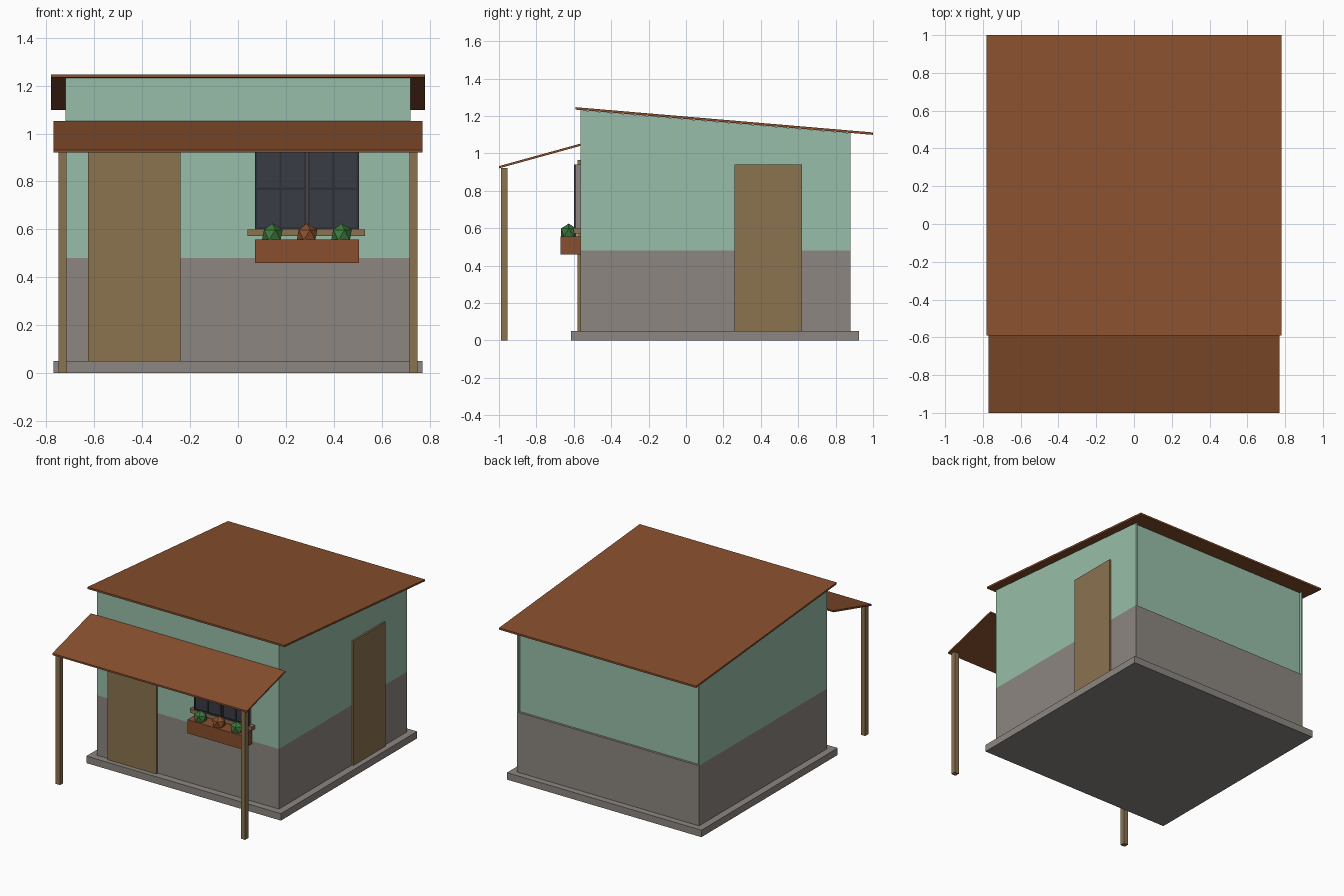
import bpy
import bmesh
from mathutils import Matrix

cube = bpy.data.objects.get("Cube")
if cube:
    bpy.data.objects.remove(cube)


def material(name, r, g, b):
    def linear(v):
        v /= 255
        return v / 12.92 if v < 0.04045 else ((v + 0.055) / 1.055) ** 2.4
    colour = (linear(r), linear(g), linear(b), 1)
    mat = bpy.data.materials.new(name)
    mat.use_nodes = True
    mat.diffuse_color = colour
    for node in mat.node_tree.nodes:
        if node.type == 'BSDF_PRINCIPLED':
            node.inputs["Base Color"].default_value = colour
    return mat


MINT = material("mint plaster", 152, 190, 168)
STONE = material("warm grey stone", 140, 134, 128)
RUST = material("rust brown", 136, 79, 46)
WOOD = material("weathered wood", 139, 115, 80)
GLASS = material("dark glass", 56, 60, 68)
BARS = material("window bars", 45, 48, 55)
LEAF = material("leaf green", 60, 120, 60)


def finish(name, bm, mat):
    bmesh.ops.recalc_face_normals(bm, faces=bm.faces)
    mesh = bpy.data.meshes.new(name)
    bm.to_mesh(mesh)
    bm.free()
    mesh.materials.append(mat)
    obj = bpy.data.objects.new(name, mesh)
    bpy.context.collection.objects.link(obj)
    return obj


def prism(name, x0, x1, profile, mat):
    """Side outline of (y, z) points, extruded across x."""
    bm = bmesh.new()
    face = bm.faces.new([bm.verts.new((x0, y, z)) for y, z in profile])
    out = bmesh.ops.extrude_face_region(bm, geom=[face])
    moved = [v for v in out["geom"] if isinstance(v, bmesh.types.BMVert)]
    bmesh.ops.translate(bm, vec=(x1 - x0, 0, 0), verts=moved)
    return finish(name, bm, mat)


def box(name, x, y, z, mat):
    return prism(name, x[0], x[1],
                 [(y[0], z[0]), (y[1], z[0]), (y[1], z[1]), (y[0], z[1])], mat)


def slab(name, half, y0, z0, y1, z1, thick, mat):
    return prism(name, -half, half,
                 [(y0, z0), (y1, z1), (y1, z1 - thick), (y0, z0 - thick)], mat)


FRONT, BACK, HALF, SPLIT, FLOOR = -0.565, 0.88, 0.72, 0.48, 0.05


def roof_under(y):
    return 1.233 - 0.0849 * (y + 0.59)


def upper_outline(y0, y1):
    return [(y0, SPLIT), (y1, SPLIT), (y1, roof_under(y1)), (y0, roof_under(y0))]


# Plinth and two-tone walls, with a shallow recess in the upper back
box("plinth", (-0.77, 0.77), (-0.615, 0.925), (0, FLOOR), STONE)
box("lower_walls", (-HALF, HALF), (FRONT, BACK), (FLOOR, SPLIT), STONE)
prism("upper_walls", -HALF, HALF, upper_outline(FRONT, BACK - 0.016), MINT)
for side, s in (("left", 1), ("right", -1)):
    prism(side + "_wall_end", s * (HALF - 0.01), s * HALF,
          upper_outline(BACK - 0.016, BACK), MINT)

# Sloping roof and porch awning
slab("main_roof", 0.78, -0.59, 1.247, 1.0, 1.112, 0.013, RUST)
slab("porch_awning", 0.77, -1.0, 0.932, FRONT, 1.052, 0.012, RUST)

# Porch posts
for side, s in (("left", 1), ("right", -1)):
    box(side + "_post", sorted((s * 0.715, s * 0.75)), (-0.99, -0.955), (0, 0.923), WOOD)

# Doors
box("front_door", (-0.625, -0.24), (-0.581, FRONT), (FLOOR, 0.965), WOOD)
box("side_door", (HALF, HALF + 0.012), (0.26, 0.62), (FLOOR, 0.94), WOOD)

# Window: two leaves of four panes each on a backing
W0, WM, W1, WZ0, WZ1 = 0.07, 0.288, 0.505, 0.6, 0.94
box("window_backing", (W0 + 0.005, W1 - 0.005), (-0.588, FRONT), (WZ0, WZ1), STONE)
for side, a, b in (("right", W0, WM - 0.003), ("left", WM + 0.003, W1)):
    box(side + "_glass", (a, b), (-0.595, -0.588), (WZ0, WZ1), GLASS)
    mid = (a + b) / 2
    for i, x in enumerate((a + 0.005, mid, b - 0.005)):
        box(f"{side}_upright_bar_{i}", (x - 0.005, x + 0.005), (-0.6, -0.595),
            (WZ0, WZ1), BARS)
    for i, z in enumerate((WZ0 + 0.005, (WZ0 + WZ1) / 2, WZ1 - 0.005)):
        box(f"{side}_cross_bar_{i}", (a, b), (-0.599, -0.595), (z - 0.005, z + 0.005), BARS)
box("window_sill", (0.04, 0.53), (-0.602, FRONT), (0.573, 0.6), WOOD)

# Flower box and faceted plants
box("flower_box", (W0, W1), (-0.672, FRONT), (0.46, 0.557), RUST)
for i, (x, mat) in enumerate(((0.143, LEAF), (0.288, RUST), (0.432, LEAF))):
    bm = bmesh.new()
    bmesh.ops.create_icosphere(bm, subdivisions=1, radius=0.048,
                               matrix=Matrix.Translation((x, -0.627, 0.577)))
    finish(f"plant_{i + 1}", bm, mat)
